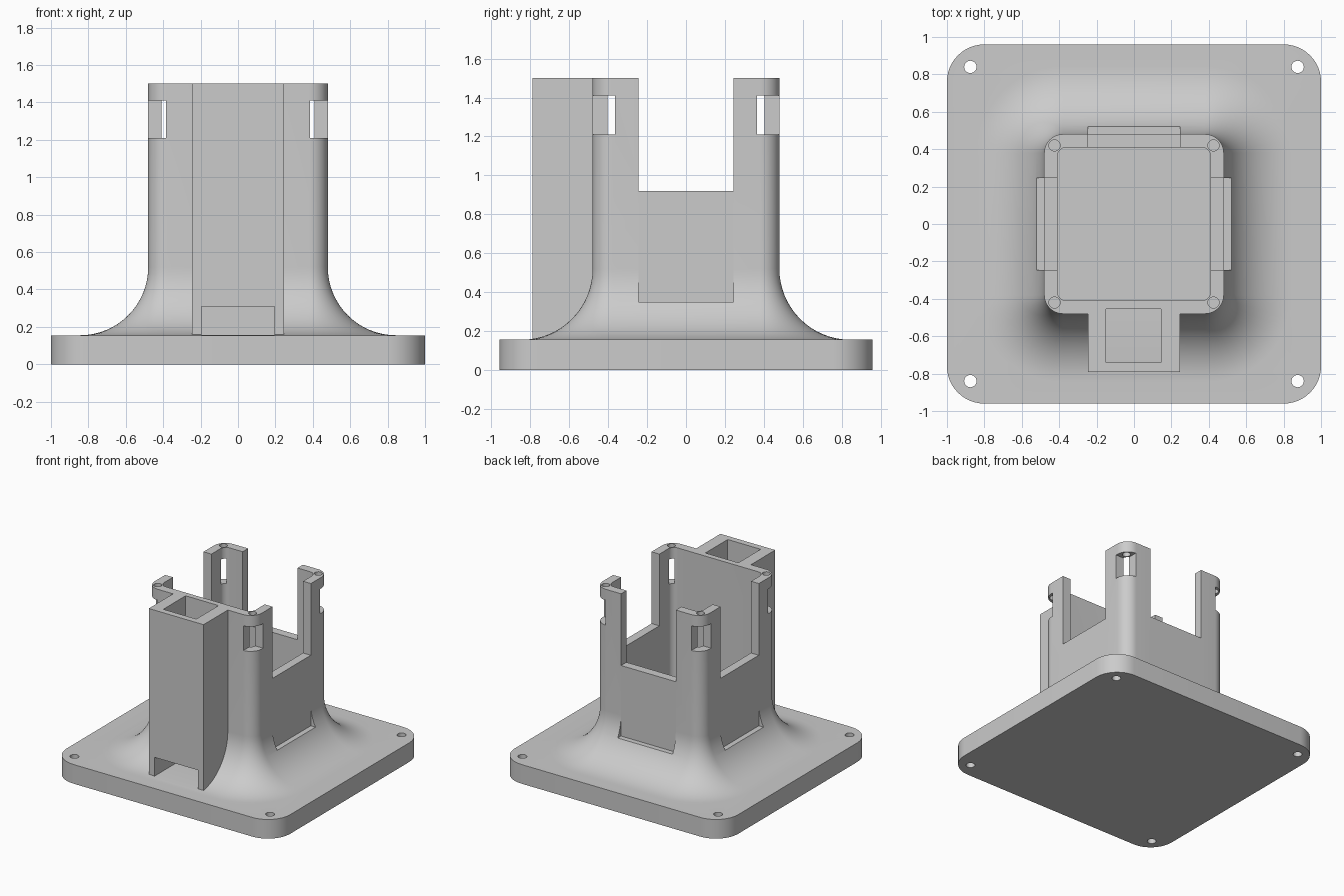
import bpy, bmesh, math

old = bpy.data.objects.get("Cube")
if old:
    bpy.data.objects.remove(old, do_unlink=True)

GREY = (0.6, 0.6, 0.6, 1.0)
mat = bpy.data.materials.new("plain grey")
mat.use_nodes = True
mat.diffuse_color = GREY
mat.node_tree.nodes["Principled BSDF"].inputs["Base Color"].default_value = GREY

BASE_TOP, TOP = 0.155, 1.5
HALF, INNER = 0.48, 0.41        # tower outer and inner half widths
FLARE = 0.365                   # radius of the flare at the tower foot
NOTCH = 0.245                   # half width of the wall notches


def rounded_ring(hx, hy, r, z, steps=12):
    pts = []
    for i, (sx, sy) in enumerate([(1, 1), (-1, 1), (-1, -1), (1, -1)]):
        for k in range(steps + 1):
            a = math.pi / 2 * (i + k / steps)
            pts.append((sx * (hx - r) + r * math.cos(a), sy * (hy - r) + r * math.sin(a), z))
    return pts


def loft(name, rings):
    bm = bmesh.new()
    loops = [[bm.verts.new(p) for p in ring] for ring in rings]
    n = len(loops[0])
    for a, b in zip(loops, loops[1:]):
        for i in range(n):
            j = (i + 1) % n
            bm.faces.new((a[i], a[j], b[j], b[i]))
    bm.faces.new(loops[0][::-1])
    bm.faces.new(loops[-1])
    bmesh.ops.recalc_face_normals(bm, faces=bm.faces)
    mesh = bpy.data.meshes.new(name)
    bm.to_mesh(mesh)
    bm.free()
    mesh.materials.append(mat)
    ob = bpy.data.objects.new(name, mesh)
    bpy.context.collection.objects.link(ob)
    return ob


def box(name, x0, x1, y0, y1, z0, z1):
    corners = [(x0, y0), (x1, y0), (x1, y1), (x0, y1)]
    return loft(name, [[(x, y, z) for x, y in corners] for z in (z0, z1)])


def cylinder(name, x, y, r, z0, z1, n=24):
    circle = [(x + r * math.cos(math.tau * i / n), y + r * math.sin(math.tau * i / n)) for i in range(n)]
    return loft(name, [[(px, py, z) for px, py in circle] for z in (z0, z1)])


def combine(target, tool, operation="DIFFERENCE"):
    tool.hide_render = True
    mod = target.modifiers.new("combine", "BOOLEAN")
    mod.operation = operation
    mod.solver = "EXACT"
    mod.object = tool
    bpy.context.view_layer.update()
    graph = bpy.context.evaluated_depsgraph_get()
    result = bpy.data.meshes.new_from_object(target.evaluated_get(graph))
    target.modifiers.clear()
    target.data = result
    bpy.data.objects.remove(tool, do_unlink=True)


# Base plate, flared foot and square tower as one loft
rings = [rounded_ring(1, 0.96, 0.2, z) for z in (0, BASE_TOP)]
for i in range(17):
    a = math.pi / 2 * i / 16
    d = FLARE * (1 - math.sin(a))
    rings.append(rounded_ring(HALF + d, HALF + d, 0.1 + d, BASE_TOP + FLARE * (1 - math.cos(a))))
rings.append(rounded_ring(HALF, HALF, 0.1, TOP))
body = loft("mounting_post", rings)

# Cable duct on the front
combine(body, box("duct", -NOTCH, NOTCH, -0.79, -0.44, 0.1, TOP), "UNION")

# Hollow interior, duct shaft and duct outlet
combine(body, loft("cavity", [rounded_ring(INNER, INNER, 0.05, z) for z in (BASE_TOP, 1.7)]))
combine(body, box("shaft", -0.15, 0.145, -0.74, -0.455, 0.25, 1.7))
combine(body, box("outlet", -0.195, 0.195, -0.85, -0.455, 0.157, 0.31))

# Wall notches, and pockets in the flare beneath them
combine(body, box("side_notches", -0.7, 0.7, -NOTCH, NOTCH, 0.92, 1.7))
combine(body, box("back_notch", -NOTCH, NOTCH, 0.3, 0.7, 0.92, 1.7))
face = HALF - 0.0005
for s in (-1, 1):
    xs = sorted((s * face, s * 0.8))
    combine(body, box("side_pocket", *xs, -NOTCH, NOTCH, 0.35, 1.0))
combine(body, box("back_pocket", -NOTCH, NOTCH, face, 0.8, 0.35, 1.0))

# Corner windows, corner screw holes and base screw holes
for sx in (-1, 1):
    for sy in (-1, 1):
        xs = sorted((sx * 0.385, sx * 0.6))
        ys = sorted((sy * 0.365, sy * 0.6))
        combine(body, box("window", *xs, *ys, 1.21, 1.41))
        combine(body, cylinder("screw_hole", sx * 0.425, sy * 0.42, 0.03, 1.3, 1.6))
        combine(body, cylinder("base_hole", sx * 0.875, sy * 0.84, 0.033, -0.1, 0.3))

# Smooth the curves, keep the cut edges crisp
bpy.ops.object.select_all(action="DESELECT")
body.select_set(True)
bpy.context.view_layer.objects.active = body
bpy.ops.object.shade_smooth_by_angle(angle=math.radians(30))
